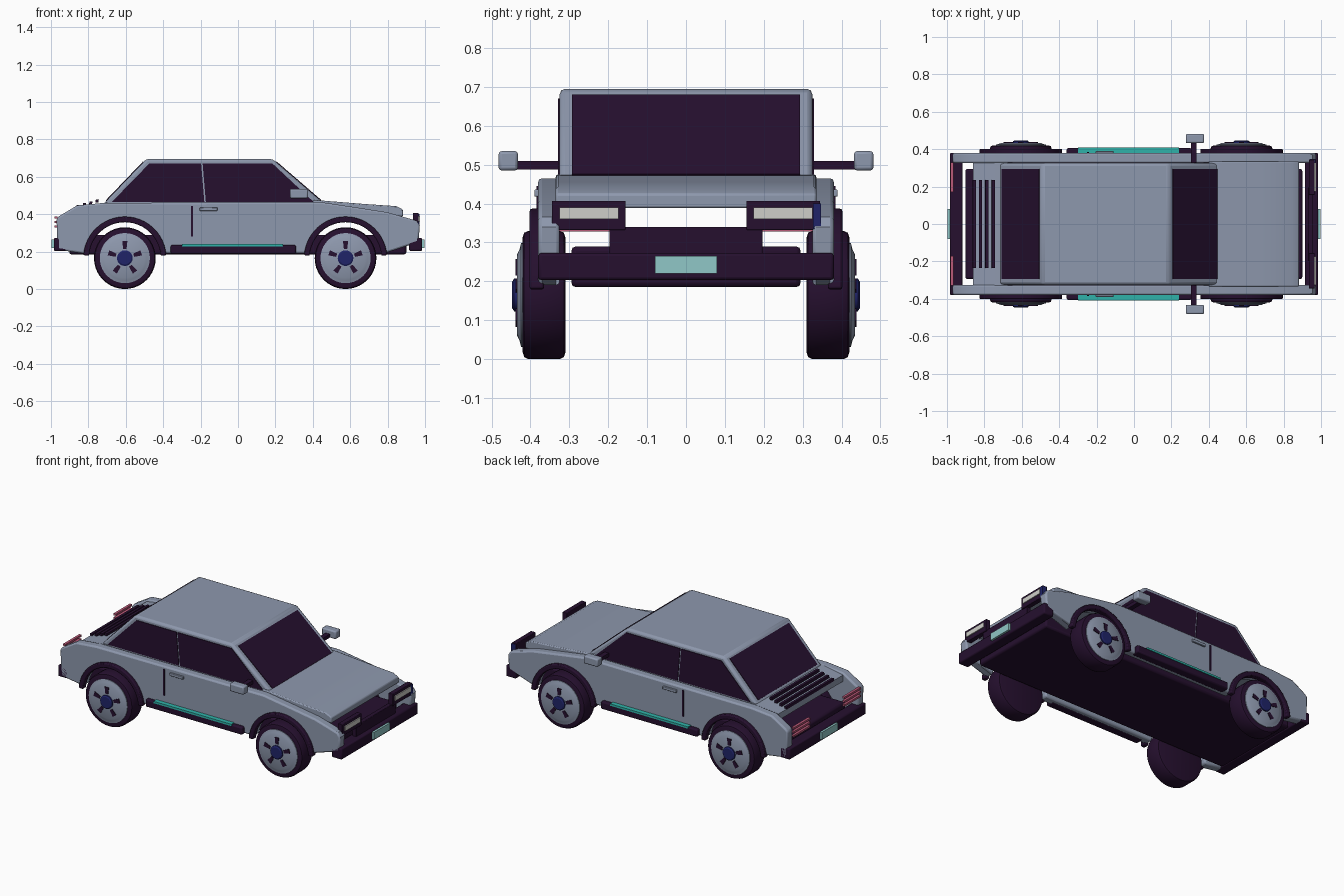
import bpy, bmesh, math
from mathutils import Vector, Matrix

if "Cube" in bpy.data.objects:
    bpy.data.objects.remove(bpy.data.objects["Cube"])


def mat(name, r, g, b):
    m = bpy.data.materials.new(name)
    m.diffuse_color = (r, g, b, 1)
    m.use_nodes = True
    m.node_tree.nodes["Principled BSDF"].inputs["Base Color"].default_value = m.diffuse_color
    return m


PAINT = mat("grey blue paint", 0.27, 0.315, 0.42)
DARK = mat("dark plum trim", 0.019, 0.005, 0.028)
TEAL = mat("teal stripe", 0.03, 0.45, 0.40)
PLATE = mat("pale teal plate", 0.28, 0.57, 0.57)
LENS = mat("off white lens", 0.62, 0.62, 0.58)
PINK = mat("pink light", 0.50, 0.10, 0.19)
NAVY = mat("navy hub", 0.014, 0.017, 0.14)


def finish(name, bm, material, bevel=0.0, mirror=False, segs=2):
    bmesh.ops.recalc_face_normals(bm, faces=bm.faces[:])
    me = bpy.data.meshes.new(name)
    bm.to_mesh(me)
    bm.free()
    me.materials.append(material)
    ob = bpy.data.objects.new(name, me)
    bpy.context.collection.objects.link(ob)
    if bevel:
        b = ob.modifiers.new("bevel", 'BEVEL')
        b.width, b.segments, b.limit_method = bevel, segs, 'ANGLE'
        b.angle_limit = math.radians(40)
    if mirror:
        m = ob.modifiers.new("mirror", 'MIRROR')
        m.use_axis = (False, True, False)
    bpy.context.view_layer.objects.active = ob
    ob.select_set(True)
    bpy.ops.object.shade_smooth_by_angle(angle=math.radians(30))
    ob.select_set(False)
    return ob


def prism(name, pts, y0, y1, material, bevel=0.0, mirror=False):
    """Side profile (x, z) extruded from y0 to y1."""
    bm = bmesh.new()
    f = bm.faces.new([bm.verts.new((x, y0, z)) for x, z in pts])
    ext = bmesh.ops.extrude_face_region(bm, geom=[f])['geom']
    vs = [v for v in ext if isinstance(v, bmesh.types.BMVert)]
    bmesh.ops.translate(bm, verts=vs, vec=(0, y1 - y0, 0))
    return finish(name, bm, material, bevel, mirror)


def box(name, x, y, z, material, bevel=0.0, mirror=False):
    pts = [(x[0], z[0]), (x[1], z[0]), (x[1], z[1]), (x[0], z[1])]
    return prism(name, pts, y[0], y[1], material, bevel, mirror)


def lathe(name, prof, cx, cz, material, n=40):
    """(radius, y) profile turned about the y axis, mirrored to both sides."""
    bm = bmesh.new()
    rings = []
    for r, y in prof:
        rings.append([bm.verts.new((cx + r * math.cos(2 * math.pi * i / n), y,
                                    cz + r * math.sin(2 * math.pi * i / n))) for i in range(n)])
    for a, b in zip(rings, rings[1:]):
        for i in range(n):
            bm.faces.new((a[i], a[(i + 1) % n], b[(i + 1) % n], b[i]))
    bm.faces.new(rings[0])
    bm.faces.new(rings[-1])
    return finish(name, bm, material, mirror=True)


def arc(cx, cz, r, a0, a1, n=20):
    return [(cx + r * math.cos(math.radians(a0 + (a1 - a0) * i / n)),
             cz + r * math.sin(math.radians(a0 + (a1 - a0) * i / n))) for i in range(n + 1)]


def slab(p, q, t):
    """Thin profile lying on the outside of the line p-q."""
    d = (Vector(q) - Vector(p)).normalized()
    n = Vector((-d.y, d.x)) * t
    return [p, q, (q[0] + n.x, q[1] + n.y), (p[0] + n.x, p[1] + n.y)]


REAR, FRONT, WZ = -0.605, 0.575, 0.165

# Body sides with wheel arch cut-outs
side = [(-0.965, 0.21), (-0.97, 0.375), (-0.955, 0.39), (-0.86, 0.447), (-0.72, 0.46),
        (0.44, 0.465), (0.64, 0.435), (0.80, 0.41), (0.955, 0.365), (0.972, 0.34), (0.965, 0.25)]
side += [(0.78, 0.19)] + arc(FRONT, WZ, 0.198, 8, 172) + [(0.36, 0.19)]
side += [(-0.39, 0.19)] + arc(REAR, WZ, 0.198, 8, 172) + [(-0.83, 0.19)]
prism("body_side", side, 0.325, 0.38, PAINT, 0.012, True)

# Floor pan, hood and rear deck
box("floor_pan", (-0.902, 0.90), (-0.295, 0.295), (0.185, 0.29), DARK, 0.012)
prism("hood", [(0.40, 0.43), (0.40, 0.475), (0.46, 0.472), (0.67, 0.455), (0.845, 0.443),
               (0.882, 0.425), (0.882, 0.388), (0.67, 0.40)], -0.335, 0.335, PAINT, 0.006)
prism("rear_deck", [(-0.862, 0.395), (-0.862, 0.435), (-0.70, 0.462), (-0.66, 0.462), (-0.66, 0.42)],
      -0.33, 0.33, PAINT)

# Cabin with glass plates
RF, RB = (0.185, 0.695), (-0.49, 0.695)
BF, BB = (0.455, 0.462), (-0.72, 0.455)
prism("cabin", [(-0.72, 0.42), BB, RB, RF, BF, (0.455, 0.42)], -0.325, 0.325, PAINT, 0.014)
prism("windscreen", slab((0.205, 0.678), (0.443, 0.4725), 0.004), -0.293, 0.293, DARK)
prism("rear_window", slab((-0.705, 0.4705), (-0.506, 0.678), 0.004), -0.293, 0.293, DARK)
prism("rear_side_window", [(-0.675, 0.465), (-0.475, 0.67), (-0.197, 0.67), (-0.18, 0.465)],
      0.32, 0.329, DARK, 0, True)
prism("door_window", [(-0.172, 0.465), (-0.189, 0.67), (0.185, 0.67), (0.405, 0.465)],
      0.32, 0.329, DARK, 0, True)

# Rear louvres
for i in range(4):
    x, z = -0.855 + 0.034 * i, 0.437 + 0.010 * i
    prism("rear_louvre", [(x - 0.009, z - 0.004), (x + 0.007, z - 0.004),
                          (x + 0.009, z + 0.012), (x - 0.007, z + 0.012)], -0.235, 0.235, DARK)

# Wheels, arch flares
for cx, tag in ((REAR, "rear"), (FRONT, "front")):
    lathe(tag + "_tyre", [(0.148, 0.31), (0.160, 0.314), (0.165, 0.325), (0.165, 0.405),
                          (0.160, 0.416), (0.148, 0.42)], cx, WZ, DARK)
    lathe(tag + "_rim", [(0.134, 0.40), (0.134, 0.424), (0.118, 0.428), (0.105, 0.434)], cx, WZ, PAINT)
    lathe(tag + "_hub", [(0.042, 0.42), (0.042, 0.442), (0.034, 0.447)], cx, WZ, NAVY, 20)
    for k in range(5):
        a = math.radians(90 + 72 * k)
        u, v = Vector((math.cos(a), math.sin(a))), Vector((-math.sin(a), math.cos(a)))
        c = Vector((cx, WZ))
        pts = [c + u * r + v * w for r, w in ((0.05, -0.009), (0.092, -0.014), (0.092, 0.014), (0.05, 0.009))]
        prism(tag + "_rim_slot", [tuple(p) for p in pts], 0.43, 0.438, DARK, 0, True)
    prism(tag + "_arch_flare", arc(cx, WZ, 0.222, 4, 176, 24) + arc(cx, WZ, 0.192, 176, 4, 24),
          0.365, 0.402, DARK, 0.006, True)

# Sills, stripe, door details
box("sill", (-0.36, 0.31), (0.35, 0.405), (0.188, 0.235), DARK, 0.008, True)
box("sill_stripe", (-0.30, 0.24), (0.38, 0.409), (0.228, 0.240), TEAL, 0, True)
box("door_gap", (-0.251, -0.241), (0.375, 0.384), (0.28, 0.445), DARK, 0, True)
box("door_handle", (-0.205, -0.11), (0.375, 0.39), (0.418, 0.436), PAINT, 0.003, True)

# Mirrors
box("mirror_stalk", (0.305, 0.335), (0.32, 0.44), (0.488, 0.51), DARK, 0, True)
box("mirror_housing", (0.277, 0.375), (0.432, 0.482), (0.485, 0.535), PAINT, 0.008, True)

# Bumpers and plates
box("front_bumper", (0.915, 0.985), (-0.38, 0.38), (0.203, 0.273), DARK, 0.008)
box("rear_bumper", (-0.985, -0.917), (-0.38, 0.38), (0.203, 0.273), DARK, 0.008)
box("front_plate", (0.98, 0.998), (-0.08, 0.08), (0.22, 0.265), PLATE)
box("rear_plate", (-0.998, -0.98), (-0.08, 0.08), (0.22, 0.265), PLATE)

# Front lights and grille
box("grille", (0.93, 0.958), (-0.197, 0.197), (0.27, 0.34), DARK, 0.003)
box("headlight_housing", (0.935, 0.966), (0.155, 0.345), (0.332, 0.407), DARK, 0.003, True)
box("headlight_lens", (0.96, 0.972), (0.173, 0.325), (0.36, 0.39), LENS, 0, True)
box("front_marker", (0.94, 0.97), (0.326, 0.347), (0.335, 0.40), NAVY)

# Rear light strips
for i in range(3):
    z = 0.328 + 0.024 * i
    box("rear_light_strip", (-0.982, -0.966), (0.17, 0.33), (z, z + 0.012), PINK, 0, True)
